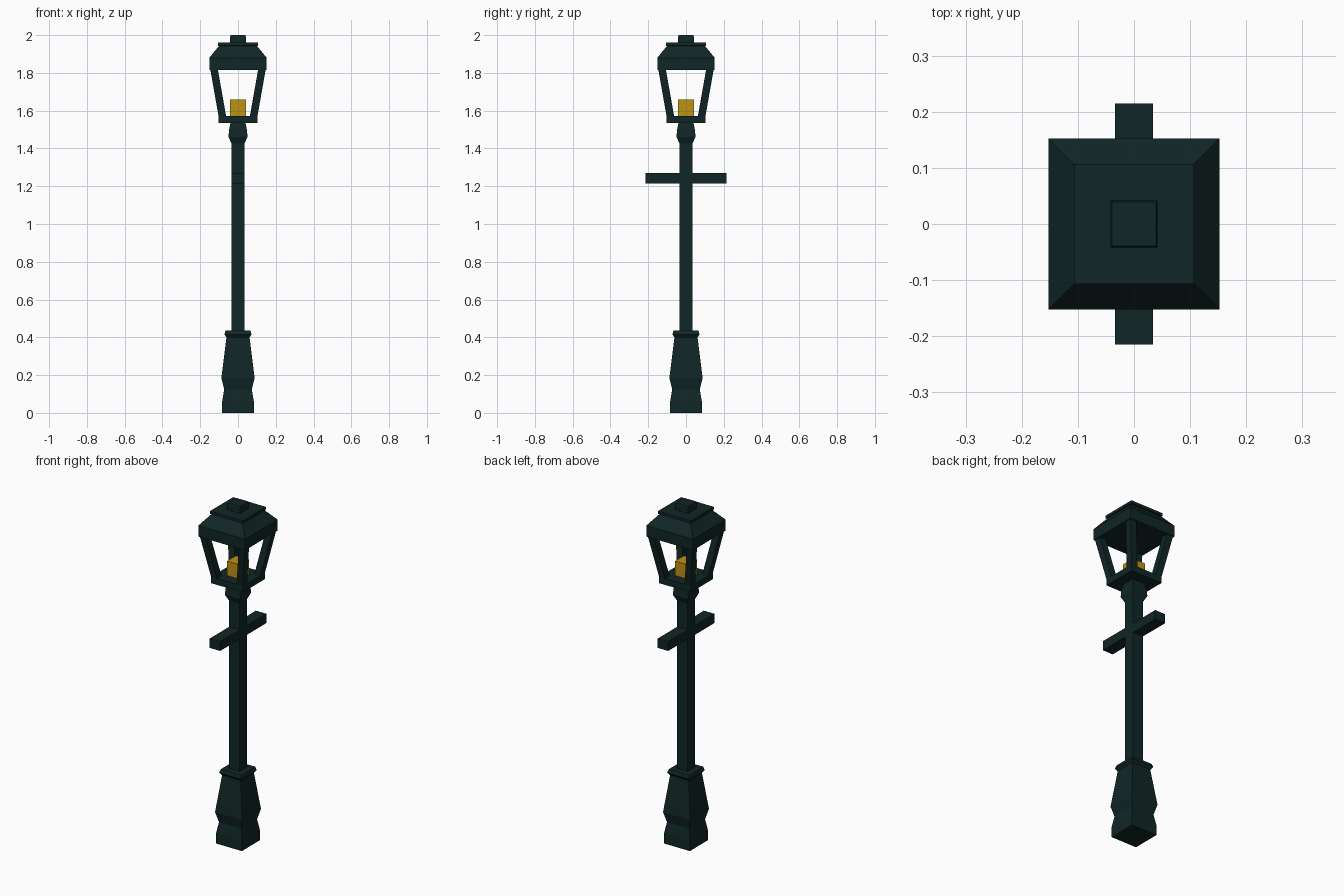
import bpy, bmesh

if "Cube" in bpy.data.objects:
    bpy.data.objects.remove(bpy.data.objects["Cube"])


def material(name, rgb):
    m = bpy.data.materials.new(name)
    m.diffuse_color = (*rgb, 1.0)
    m.use_nodes = True
    m.node_tree.nodes["Principled BSDF"].inputs["Base Color"].default_value = m.diffuse_color
    return m


IRON = material("dark green iron", (0.0055, 0.019, 0.019))
GOLD = material("amber light", (0.52, 0.29, 0.007))


def loft(name, rings, mat):
    """Stack square rings (cx, cy, half_x, half_y, z) into a closed solid."""
    bm = bmesh.new()
    loops = [[bm.verts.new((cx + sx * hx, cy + sy * hy, z))
              for sx, sy in ((-1, -1), (1, -1), (1, 1), (-1, 1))]
             for cx, cy, hx, hy, z in rings]
    for a, b in zip(loops, loops[1:]):
        for i in range(4):
            j = (i + 1) % 4
            bm.faces.new((a[i], a[j], b[j], b[i]))
    bm.faces.new(loops[0][::-1])
    bm.faces.new(loops[-1])
    bmesh.ops.recalc_face_normals(bm, faces=bm.faces)
    me = bpy.data.meshes.new(name)
    bm.to_mesh(me)
    bm.free()
    me.materials.append(mat)
    ob = bpy.data.objects.new(name, me)
    bpy.context.collection.objects.link(ob)
    return ob


def tower(name, profile, mat=IRON):
    """Centred square solid from (half_width, z) pairs."""
    return loft(name, [(0, 0, h, h, z) for h, z in profile], mat)


# Base, pole and collar in one continuous profile
tower("post", [(0.084, 0), (0.084, 0.06), (0.073, 0.125), (0.088, 0.185),
               (0.061, 0.40), (0.072, 0.415), (0.066, 0.435), (0.034, 0.437),
               (0.034, 1.425), (0.050, 1.46), (0.048, 1.495), (0.040, 1.535)])

# Ladder bar running front to back
loft("ladder_bar", [(0, 0, 0.034, 0.215, 1.215),
                    (0, 0, 0.034, 0.215, 1.27)], IRON)

# Lantern floor and light
tower("lantern_floor", [(0.103, 1.535), (0.103, 1.573)])
tower("light", [(0.042, 1.573), (0.042, 1.658)], GOLD)

# Four leaning corner posts
for sx in (-1, 1):
    for sy in (-1, 1):
        loft("lantern_corner_post",
             [(sx * 0.081, sy * 0.081, 0.02, 0.02, 1.56),
              (sx * 0.127, sy * 0.127, 0.02, 0.02, 1.82)], IRON)

# Roof with a low upper tier and a cap
tower("roof", [(0.152, 1.815), (0.152, 1.88), (0.101, 1.942),
               (0.107, 1.944), (0.107, 1.96)])
tower("roof_cap", [(0.042, 1.96), (0.042, 1.99), (0.039, 2.0)])
